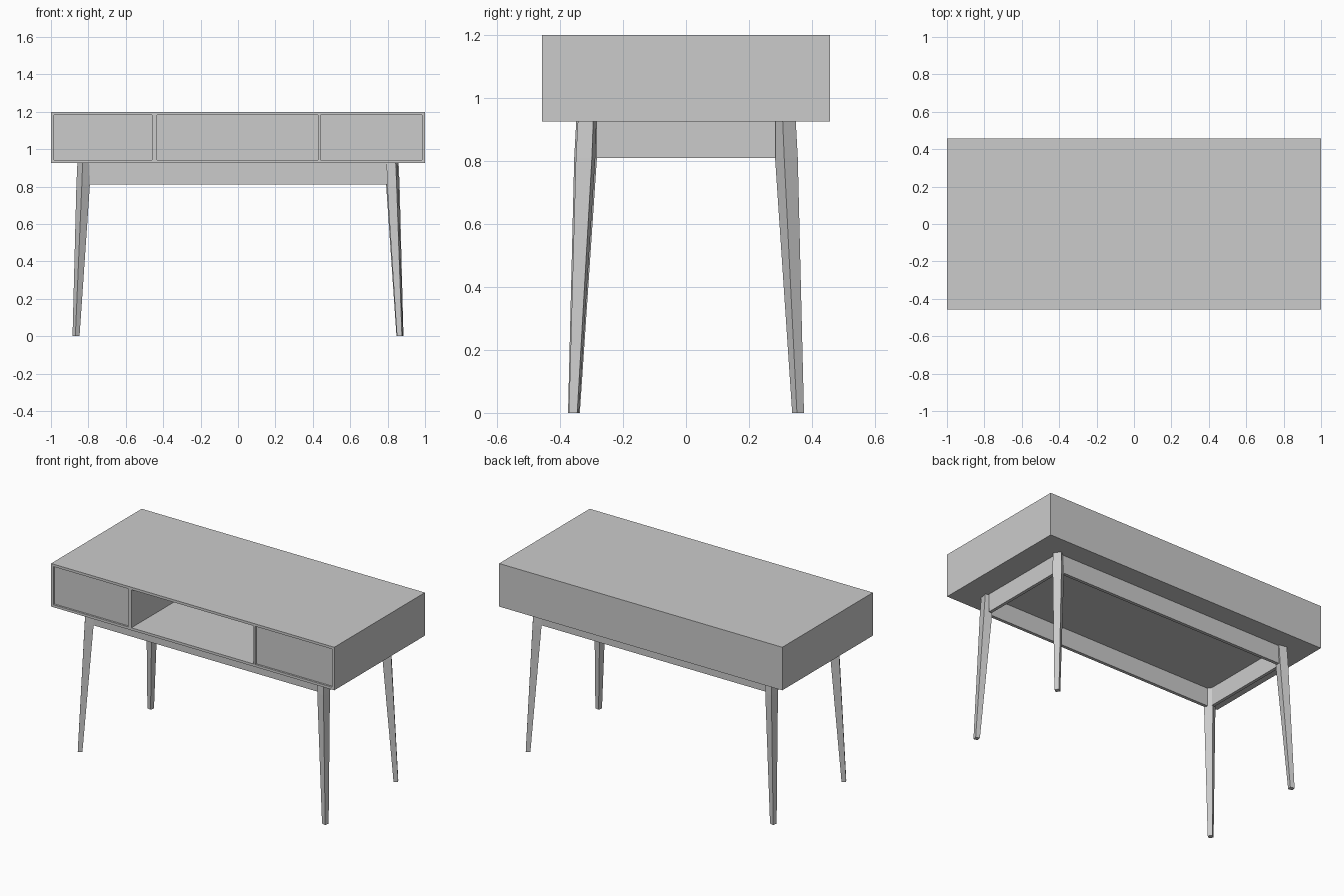
import bpy, bmesh, math
from mathutils import Vector

default = bpy.data.objects.get("Cube")
if default:
    bpy.data.objects.remove(default, do_unlink=True)

grey = bpy.data.materials.new("plain grey")
grey.use_nodes = True
grey.diffuse_color = (0.6, 0.6, 0.6, 1)
grey.node_tree.nodes["Principled BSDF"].inputs["Base Color"].default_value = (0.6, 0.6, 0.6, 1)


def finish(name, bm):
    bmesh.ops.recalc_face_normals(bm, faces=bm.faces)
    mesh = bpy.data.meshes.new(name)
    bm.to_mesh(mesh)
    bm.free()
    mesh.materials.append(grey)
    obj = bpy.data.objects.new(name, mesh)
    bpy.context.collection.objects.link(obj)
    return obj


def box(name, x, y, z):
    """Box spanning the (low, high) pairs x, y and z."""
    bm = bmesh.new()
    bmesh.ops.create_cube(bm, size=1)
    for v in bm.verts:
        v.co = Vector([(a + b) / 2 + c * (b - a) for c, (a, b) in zip(v.co, (x, y, z))])
    return finish(name, bm)


def leg(name, sx, sy, angle):
    """Splayed square leg, tapering from a knee below the rails."""
    bm = bmesh.new()
    rings = []
    for z, cx, cy, side in ((0, 0.866, 0.356, 0.027),
                            (RAIL_LOW, 0.828, 0.319, 0.052),
                            (BODY_LOW, 0.824, 0.314, 0.05)):
        ring = []
        for i in range(4):
            a = angle + math.pi / 4 + i * math.pi / 2
            r = side / math.sqrt(2)
            ring.append(bm.verts.new((sx * cx + r * math.cos(a), sy * cy + r * math.sin(a), z)))
        rings.append(ring)
    for low, high in zip(rings, rings[1:]):
        for i in range(4):
            j = (i + 1) % 4
            bm.faces.new((low[i], low[j], high[j], high[i]))
    bm.faces.new(rings[0])
    bm.faces.new(rings[-1])
    return finish(name, bm)


W, D = 1.0, 0.457                  # half width and half depth
BODY_LOW, BODY_HIGH = 0.925, 1.2
T = 0.016                          # board thickness
RAIL_LOW = 0.81
inside = (BODY_LOW + T, BODY_HIGH - T)

# Carcass boards
box("top_board", (-W, W), (-D, D), (inside[1], BODY_HIGH))
box("bottom_board", (-W, W), (-D, D), (BODY_LOW, inside[0]))
box("back_board", (-W + T, W - T), (D - T, D), inside)
for side, s in (("left", 1), ("right", -1)):
    box(side + "_side_board", sorted((s * W, s * (W - T))), (-D, D), inside)

# Dividers either side of the open compartment
box("left_divider", (0.428, 0.441), (-D, D - T), inside)
box("right_divider", (-0.447, -0.433), (-D, D - T), inside)
box("right_drawer_divider", (-0.46, -0.447), (-D + 0.002, D - T), inside)

# Drawers, set slightly back from the board edges
box("left_drawer", (0.441, W - T), (-D + 0.012, D - T), inside)
box("right_drawer", (-W + T, -0.46), (-D + 0.012, D - T), inside)

# Rails under the carcass, joining the legs
for end, s in (("front", -1), ("back", 1)):
    box(end + "_rail", (-0.8, 0.8), (s * 0.315 - 0.01, s * 0.315 + 0.01), (RAIL_LOW, BODY_LOW))
for side, s in (("left", 1), ("right", -1)):
    box(side + "_rail", (s * 0.825 - 0.01, s * 0.825 + 0.01), (-0.285, 0.285), (RAIL_LOW, BODY_LOW))

# Legs, diagonal pairs sharing the same twist
for end, sy in (("front", -1), ("back", 1)):
    for side, sx in (("left", 1), ("right", -1)):
        twist = math.radians(34 if sx == sy else -12)
        leg(end + "_" + side + "_leg", sx, sy, twist)
